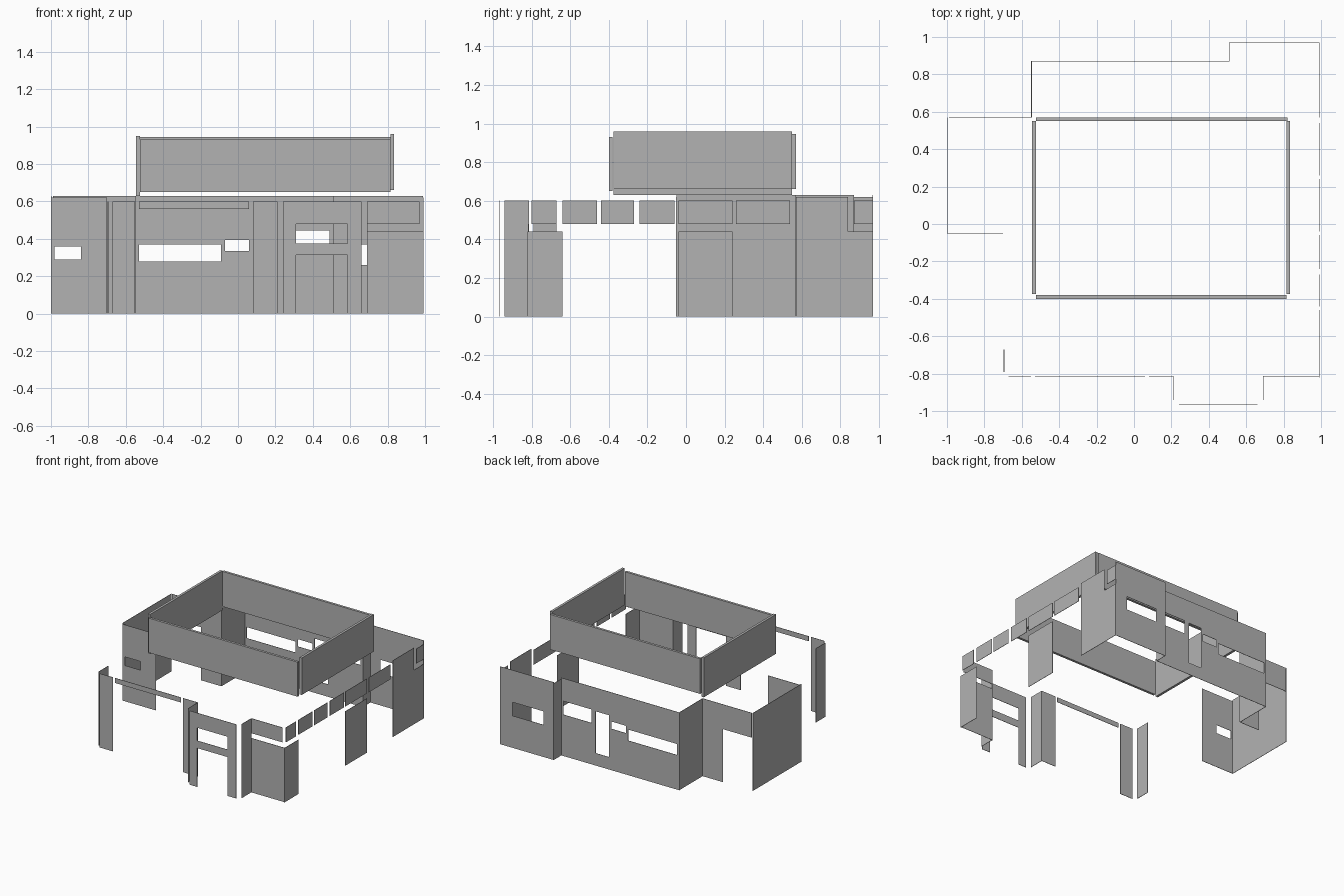
import bpy, bmesh

cube = bpy.data.objects.get("Cube")
if cube:
    bpy.data.objects.remove(cube, do_unlink=True)

# One plain plaster colour
plaster = bpy.data.materials.new("plaster_grey")
plaster.use_nodes = True
grey = (0.45, 0.45, 0.45, 1)
plaster.diffuse_color = grey
plaster.node_tree.nodes["Principled BSDF"].inputs["Base Color"].default_value = grey


def wall(name, axis, pos, span, heights, holes=(), thick=0.003):
    """Upright panel running along axis at pos; holes are (a0, a1, z0, z1)."""
    us, zs = set(span), set(heights)
    for a0, a1, z0, z1 in holes:
        us.update((a0, a1))
        zs.update((z0, z1))
    us, zs = sorted(us), sorted(zs)
    bm = bmesh.new()
    for u0, u1 in zip(us, us[1:]):
        for z0, z1 in zip(zs, zs[1:]):
            u, z = (u0 + u1) / 2, (z0 + z1) / 2
            if any(h[0] < u < h[1] and h[2] < z < h[3] for h in holes):
                continue
            corners = ((u0, z0), (u1, z0), (u1, z1), (u0, z1))
            bm.faces.new([bm.verts.new((a, pos, b) if axis == "x" else (pos, a, b))
                          for a, b in corners])
    bmesh.ops.remove_doubles(bm, verts=bm.verts, dist=1e-5)
    bmesh.ops.recalc_face_normals(bm, faces=bm.faces)
    mesh = bpy.data.meshes.new(name)
    bm.to_mesh(mesh)
    bm.free()
    mesh.materials.append(plaster)
    obj = bpy.data.objects.new(name, mesh)
    bpy.context.collection.objects.link(obj)
    solid = obj.modifiers.new("thickness", "SOLIDIFY")
    solid.thickness = thick
    solid.offset = 0
    return obj


FULL = (0, 0.6)
LOW = (0, 0.44)
HIGH = (0.48, 0.6)
TALL = (0, 0.63)

# Side wing with a small window and a rear doorway
wall("wing_front_wall", "x", -0.05, (-1, -0.7), (0, 0.62), [(-0.98, -0.84, 0.29, 0.36)])
wall("wing_side_wall", "y", -0.998, (-0.05, 0.57), TALL)
wall("wing_back_wall", "x", 0.57, (-0.99, -0.55), TALL, [(-0.99, -0.73, 0, 0.43)])

# Back walls with windows
wall("back_return_wall", "y", -0.548, (0.57, 0.87), TALL)
wall("back_wall", "x", 0.87, (-0.55, 0.51), TALL,
     [(-0.53, -0.09, 0.28, 0.37), (-0.07, 0.06, 0.335, 0.395),
      (0.08, 0.2, 0.1, 0.44), (0.24, 0.49, 0.335, 0.445)])
wall("back_step_wall", "y", 0.51, (0.87, 0.97), (0, 0.62))
wall("back_corner_wall", "x", 0.968, (0.51, 0.99), TALL, [(0.6, 0.88, 0.26, 0.37)])

# Side wall: low panels and a row of high panels
wall("side_full_panel", "y", 0.99, (0.57, 0.84), (0, 0.62))
for i, span in enumerate([(-0.82, -0.64), (-0.04, 0.24), (0.84, 0.97)]):
    wall(f"side_low_panel_{i}", "y", 0.99, span, LOW)
for i, span in enumerate([(-0.8, -0.67), (-0.64, -0.46), (-0.44, -0.27), (-0.24, -0.06),
                          (-0.04, 0.24), (0.26, 0.54), (0.87, 0.97)]):
    wall(f"side_high_panel_{i}", "y", 0.99, span, HIGH)

# Front: corner post, header, porch and right-hand panels
wall("corner_side_panel", "y", -0.695, (-0.79, -0.67), FULL)
wall("corner_front_panel", "x", -0.815, (-0.67, -0.55), FULL)
wall("front_header", "x", -0.815, (-0.53, 0.06), (0.56, 0.6))
wall("front_middle_panel", "x", -0.815, (0.08, 0.21), FULL)
for side, x in (("a", 0.21), ("b", 0.69)):
    wall(f"porch_side_{side}", "y", x, (-0.94, -0.815), FULL)
wall("porch_front", "x", -0.966, (0.24, 0.66), FULL,
     [(0.31, 0.585, 0, 0.315), (0.31, 0.585, 0.375, 0.48)])
wall("front_low_panel", "x", -0.815, (0.69, 0.99), LOW)
wall("front_high_panel", "x", -0.815, (0.69, 0.97), HIGH)

# Raised roof surround of four thicker panels
wall("roof_front", "x", -0.39, (-0.525, 0.815), (0.65, 0.93), thick=0.02)
wall("roof_back", "x", 0.56, (-0.525, 0.82), (0.66, 0.945), thick=0.02)
wall("roof_left", "y", 0.825, (-0.375, 0.55), (0.66, 0.96), thick=0.02)
wall("roof_right", "y", -0.535, (-0.375, 0.55), (0.63, 0.95), thick=0.02)
